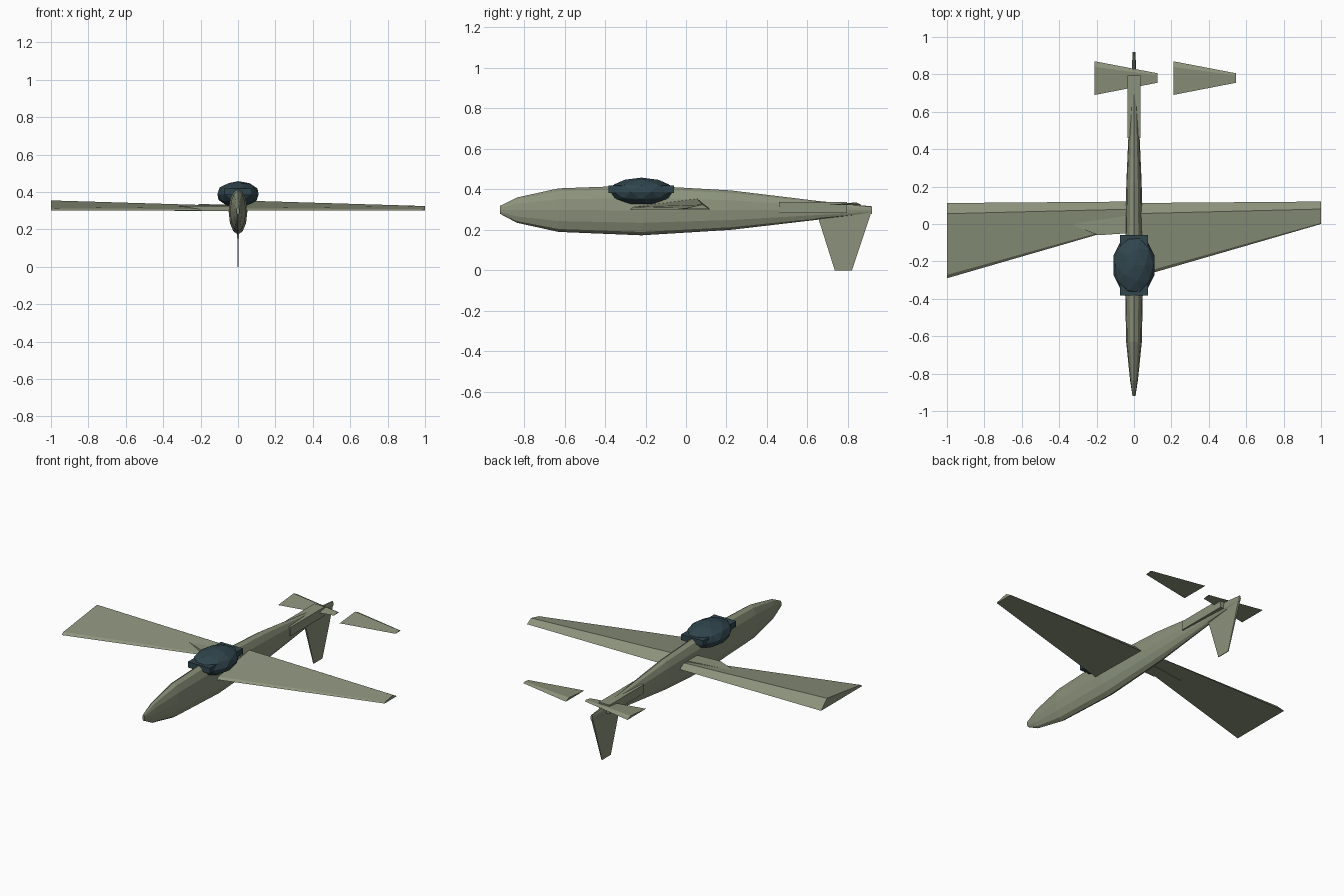
import bpy, bmesh, math

if "Cube" in bpy.data.objects:
    bpy.data.objects.remove(bpy.data.objects["Cube"])


def material(name, rgb):
    m = bpy.data.materials.new(name)
    m.diffuse_color = (*rgb, 1)
    m.use_nodes = True
    m.node_tree.nodes["Principled BSDF"].inputs["Base Color"].default_value = m.diffuse_color
    return m


GREEN = material("olive_grey", (0.26, 0.29, 0.20))
DARK = material("dark_glass", (0.03, 0.06, 0.075))


def finish(bm, name, mat):
    bmesh.ops.recalc_face_normals(bm, faces=bm.faces)
    me = bpy.data.meshes.new(name)
    bm.to_mesh(me)
    bm.free()
    me.materials.append(mat)
    ob = bpy.data.objects.new(name, me)
    bpy.context.collection.objects.link(ob)
    return ob


def loft(name, rings, mat=GREEN):
    """Skin a list of equal-length point loops and cap both ends."""
    bm = bmesh.new()
    loops = [[bm.verts.new(p) for p in ring] for ring in rings]
    n = len(loops[0])
    for a, b in zip(loops, loops[1:]):
        for i in range(n):
            j = (i + 1) % n
            bm.faces.new((a[i], a[j], b[j], b[i]))
    bm.faces.new(loops[0])
    bm.faces.new(loops[-1])
    return finish(bm, name, mat)


def box(name, lo, hi, mat=GREEN):
    (x0, y0, z0), (x1, y1, z1) = lo, hi
    rect = lambda z: [(x0, y0, z), (x1, y0, z), (x1, y1, z), (x0, y1, z)]
    return loft(name, [rect(z0), rect(z1)], mat)


# Fuselage: faceted oval sections (y, half width, bottom z, top z)
sections = [(-0.92, 0.008, 0.28, 0.318), (-0.835, 0.021, 0.235, 0.36),
            (-0.63, 0.042, 0.19, 0.405), (-0.22, 0.05, 0.173, 0.42),
            (0.22, 0.041, 0.20, 0.395), (0.65, 0.022, 0.25, 0.343),
            (0.92, 0.007, 0.28, 0.316)]
SIDES = 12
rings = []
for y, w, z0, z1 in sections:
    rings.append([(w * math.sin(2 * math.pi * i / SIDES), y,
                   (z0 + z1) / 2 + (z1 - z0) / 2 * math.cos(2 * math.pi * i / SIDES))
                  for i in range(SIDES)])
loft("fuselage", rings)

# Canopy and its frame
bm = bmesh.new()
bmesh.ops.create_icosphere(bm, subdivisions=2, radius=1)
for v in bm.verts:
    v.co = (v.co.x * 0.116, v.co.y * 0.166 - 0.22, v.co.z * 0.07 + 0.388)
finish(bm, "canopy", DARK)
box("canopy_frame", (-0.075, -0.382, 0.383), (0.075, -0.06, 0.418), DARK)

# Main wings: both panels taper towards +x
root = [(-0.29, 0.30), (-0.272, 0.313), (0.055, 0.355), (0.112, 0.30)]
tip = [(0.0, 0.302), (0.006, 0.308), (0.08, 0.325), (0.12, 0.302)]
for side, x in (("left", -1.0), ("right", 0.0)):
    loft(side + "_wing", [[(x, y, z) for y, z in root],
                          [(x + 1.0, y, z) for y, z in tip]])

# Small fairing under the narrow end of the left wing
outline = [(-0.34, 0.0), (-0.19, -0.06), (0.0, -0.047), (0.0, 0.05)]
loft("wing_fairing", [[(x, y, z) for x, y in outline] for z in (0.298, 0.325)])

# Tail block
box("tail_block", (-0.036, 0.46, 0.283), (0.036, 0.795, 0.338))

# Tailplanes: same panel placed twice
t_root = [(0.69, 0.322), (0.84, 0.336), (0.87, 0.322)]
t_tip = [(0.755, 0.322), (0.795, 0.328), (0.806, 0.322)]
for side, x in (("left", -0.21), ("right", 0.21)):
    loft(side + "_tailplane", [[(x, y, z) for y, z in t_root],
                               [(x + 0.335, y, z) for y, z in t_tip]])

# Fin hanging below the tail
fin = [(0.735, 0.0, 0.002), (0.82, 0.0, 0.002), (0.92, 0.30, 0.006), (0.64, 0.30, 0.006)]
loft("tail_fin", [[(s * t, y, z) for y, z, t in fin] for s in (-1, 1)])
